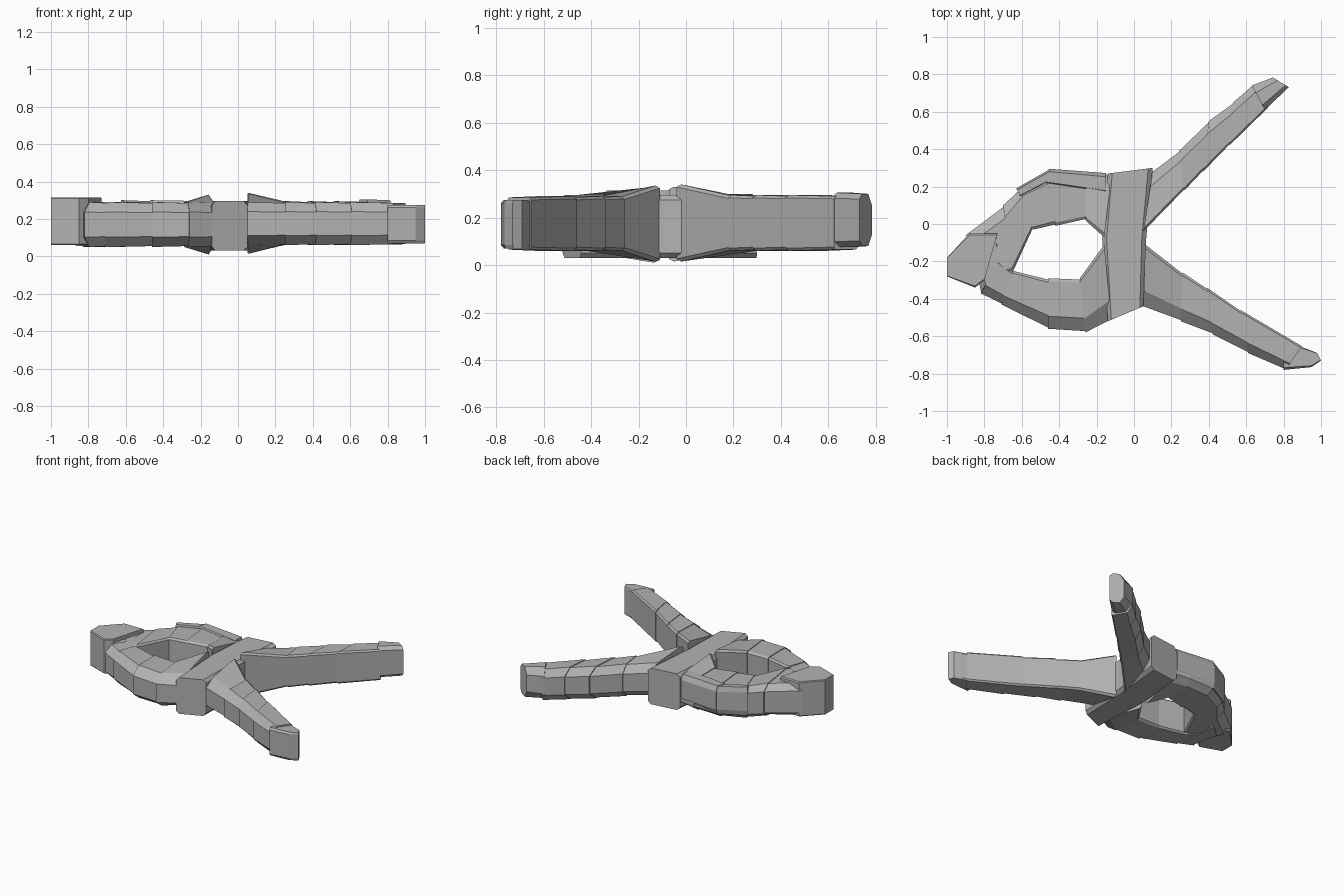
import bpy
from mathutils import Vector

cube = bpy.data.objects.get("Cube")
if cube:
    bpy.data.objects.remove(cube, do_unlink=True)

stone = bpy.data.materials.new("grey stone")
stone.use_nodes = True
grey = (0.45, 0.45, 0.45, 1)
stone.diffuse_color = grey
stone.node_tree.nodes["Principled BSDF"].inputs["Base Color"].default_value = grey


def section(station, low, high, chamfer, edge, shrink):
    """Cross-section loop from the outer edge to the inner edge, with lifted inner rim."""
    ox, oy, ix, iy, lift = station
    outer, inner = Vector((ox, oy)), Vector((ix, iy))
    middle = (outer + inner) / 2
    outer, inner = outer.lerp(middle, shrink), inner.lerp(middle, shrink)
    low, high = low + shrink * 0.1, high - shrink * 0.1
    drop = (high - low) * 0.22 * min(1, chamfer * 4)
    rim = (high - low) * 0.1 * min(1, edge * 8)
    profile = [(0, low + drop), (0, high - drop),
               (chamfer, high), (1 - edge, high + lift), (1, high + lift - rim),
               (1, low - lift + rim), (1 - edge, low - lift), (chamfer, low)]
    return [(*outer.lerp(inner, t), z) for t, z in profile]


def block(name, start, end, low, high, chamfer, edge, shrink):
    a = section(start, low, high, chamfer, edge, 0)
    b = section(end, low, high, chamfer, edge, shrink)
    n = len(a)
    faces = [(i, (i + 1) % n, n + (i + 1) % n, n + i) for i in range(n)]
    faces += [tuple(reversed(range(n))), tuple(range(n, 2 * n))]
    mesh = bpy.data.meshes.new(name)
    mesh.from_pydata(a + b, [], faces)
    mesh.materials.append(stone)
    obj = bpy.data.objects.new(name, mesh)
    bpy.context.collection.objects.link(obj)
    # Consistent outward normals
    import bmesh
    bm = bmesh.new()
    bm.from_mesh(mesh)
    bmesh.ops.remove_doubles(bm, verts=bm.verts, dist=0.0005)
    bmesh.ops.recalc_face_normals(bm, faces=bm.faces)
    bm.to_mesh(mesh)
    bm.free()


def chain(name, stations, low=0.06, high=0.3, chamfer=0.25, edge=0.06, shrink=0.05):
    for i, (start, end) in enumerate(zip(stations, stations[1:])):
        block(f"{name}_{i + 1}", start, end, low, high, chamfer, edge, shrink)


# Stations are outer x, outer y, inner x, inner y, inner rim lift
# Blunt nose wedge
chain("nose", [(-1, -.28, -1, -.18, 0), (-.85, -.34, -.88, -.05, 0),
               (-.8, -.3, -.73, -.05, 0)], high=0.315, chamfer=0.03, edge=0.03, shrink=0)

# Front half of the ring
chain("front_ring", [(-.86, -.16, -.73, -.05, 0), (-.82, -.37, -.72, -.2, 0),
                     (-.71, -.43, -.65, -.25, 0), (-.46, -.56, -.46, -.29, 0),
                     (-.26, -.58, -.29, -.29, 0), (-.12, -.52, -.16, -.1, .045)],
      low=0.05, high=0.29)

# Back half of the ring
chain("back_ring", [(-.9, -.06, -.71, -.27, 0), (-.7, .1, -.65, -.26, 0),
                    (-.61, .19, -.54, -.03, 0), (-.45, .28, -.42, -.01, 0),
                    (-.26, .28, -.26, .02, 0), (-.12, .27, -.16, -.08, .045)],
      low=0.055, high=0.29, chamfer=0.18)
chain("back_ridge", [(-.63, .19, -.61, .15, 0), (-.45, .295, -.47, .22, 0),
                     (-.15, .275, -.15, .17, 0)], low=0.09, high=0.3, chamfer=0.2)

# Spine joining the ring to the two arms
chain("hub", [(-.14, -.52, .05, -.44, 0), (-.17, -.08, .065, -.08, 0),
              (-.14, .27, .1, .3, 0)], low=0.03, high=0.295, chamfer=0.1, edge=0.1, shrink=0)

# Front arm and its blunt tip
chain("front_arm", [(.05, -.44, .06, -.11, .045), (.25, -.52, .26, -.26, 0),
                    (.42, -.59, .39, -.34, 0), (.61, -.69, .57, -.46, 0),
                    (.81, -.78, .9, -.65, 0)], low=0.06, high=0.29)
chain("front_tip", [(.8, -.78, .8, -.62, 0), (.95, -.765, .93, -.67, 0),
                    (1, -.73, .98, -.69, 0)], low=0.07, high=0.275, chamfer=0.08, shrink=0)

# Back arm and its rounded tip
chain("back_arm", [(.1, .28, .05, -.04, .045), (.24, .39, .27, .18, 0),
                   (.4, .55, .37, .28, 0), (.53, .65, .51, .42, 0),
                   (.64, .75, .72, .62, 0)], low=0.06, high=0.295)
chain("back_tip", [(.63, .74, .7, .61, 0), (.74, .785, .83, .73, 0)],
      low=0.075, high=0.305, chamfer=0.3, edge=0.2)
